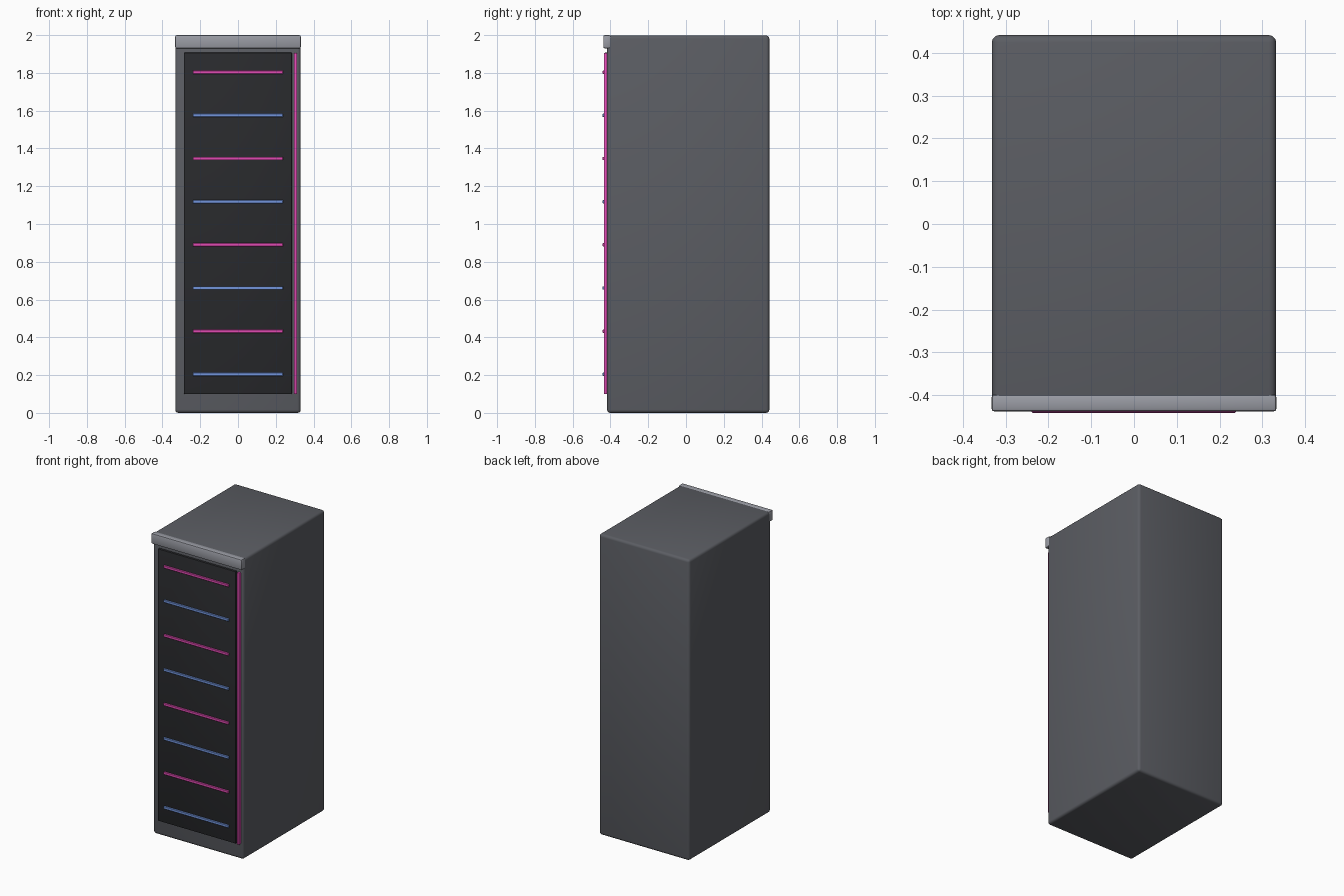
import bpy
import math

if "Cube" in bpy.data.objects:
    bpy.data.objects.remove(bpy.data.objects["Cube"])


def material(name, rgb):
    m = bpy.data.materials.new(name)
    m.diffuse_color = (*rgb, 1)
    m.use_nodes = True
    m.node_tree.nodes["Principled BSDF"].inputs["Base Color"].default_value = m.diffuse_color
    return m


body_mat = material("charcoal", (0.105, 0.11, 0.125))
cap_mat = material("light_grey", (0.32, 0.33, 0.37))
panel_mat = material("black", (0.022, 0.023, 0.026))
pink = material("pink", (0.75, 0.07, 0.45))
blue = material("blue", (0.17, 0.30, 0.72))


def box(name, x, y, z, mat, bevel=0.0, segments=2):
    """Box from (min, max) ranges with optional rounded edges."""
    centre = [(r[0] + r[1]) / 2 for r in (x, y, z)]
    bpy.ops.mesh.primitive_cube_add(size=1, location=centre)
    ob = bpy.context.object
    ob.name = name
    ob.scale = [r[1] - r[0] for r in (x, y, z)]
    bpy.ops.object.transform_apply(location=False, rotation=False, scale=True)
    ob.data.materials.append(mat)
    if bevel:
        mod = ob.modifiers.new("rounded_edges", 'BEVEL')
        mod.width = bevel
        mod.segments = segments
        bpy.ops.object.modifier_apply(modifier=mod.name)
        bpy.ops.object.shade_smooth_by_angle(angle=math.radians(35))
    return ob


# Cabinet housing and the raised trim along its top front edge
box("cabinet_body", (-0.332, 0.332), (-0.418, 0.441), (0, 1.998), body_mat, 0.017, 3)
box("top_trim", (-0.333, 0.333), (-0.438, -0.398), (1.93, 2.0), cap_mat, 0.008, 2)

# Dark front door
box("front_panel", (-0.287, 0.285), (-0.432, -0.41), (0.1, 1.907), panel_mat, 0.004, 2)

# Vertical light bar at the right of the door
box("side_light", (0.296, 0.313), (-0.435, -0.41), (0.1, 1.905), pink, 0.003, 2)

# Horizontal light bars, alternating colours from the bottom up
for i in range(8):
    zc = 0.204 + i * 0.2285
    box(f"shelf_light_{i + 1}", (-0.239, 0.238), (-0.441, -0.425),
        (zc - 0.009, zc + 0.009), pink if i % 2 else blue, 0.002, 1)
